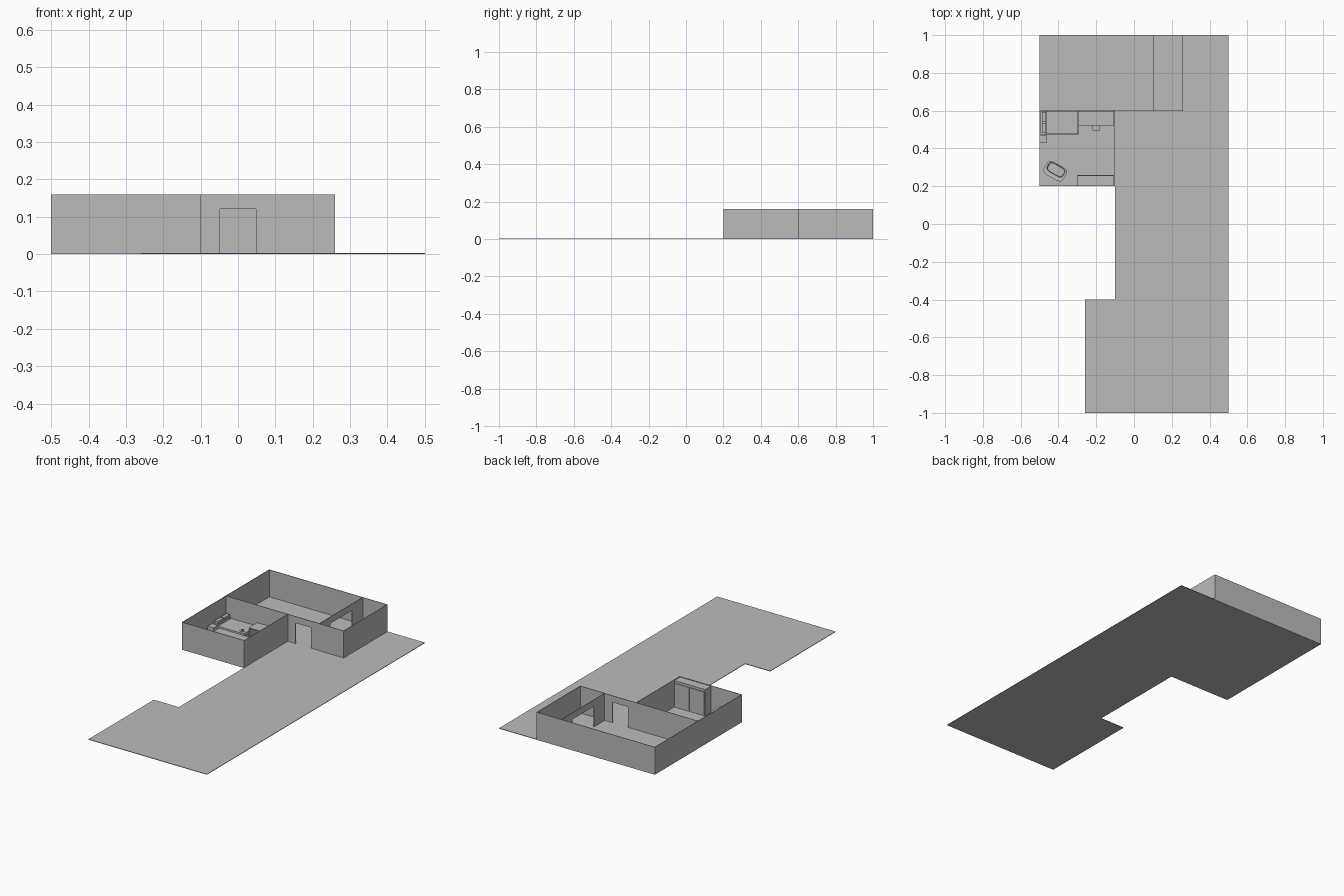
import bpy, bmesh, math
from mathutils import Matrix, Vector

if "Cube" in bpy.data.objects:
    bpy.data.objects.remove(bpy.data.objects["Cube"])

gray = bpy.data.materials.new("plain_gray")
gray.diffuse_color = (0.5, 0.5, 0.5, 1)
gray.use_nodes = True
gray.node_tree.nodes["Principled BSDF"].inputs["Base Color"].default_value = gray.diffuse_color


def finish(name, bm):
    bmesh.ops.recalc_face_normals(bm, faces=bm.faces)
    me = bpy.data.meshes.new(name)
    bm.to_mesh(me)
    bm.free()
    me.materials.append(gray)
    ob = bpy.data.objects.new(name, me)
    bpy.context.collection.objects.link(ob)
    return ob


def prism(name, pts, offset):
    """Close a planar outline into a solid by extruding it along offset."""
    bm = bmesh.new()
    f = bm.faces.new([bm.verts.new(p) for p in pts])
    r = bmesh.ops.extrude_face_region(bm, geom=[f], use_keep_orig=True)
    vs = [g for g in r["geom"] if isinstance(g, bmesh.types.BMVert)]
    bmesh.ops.translate(bm, verts=vs, vec=Vector(offset))
    return finish(name, bm)


def box(name, x0, x1, y0, y1, z0, z1):
    return prism(name, [(x0, y0, z0), (x1, y0, z0), (x1, y1, z0), (x0, y1, z0)],
                 (0, 0, z1 - z0))


def cyl(name, x, y, z0, z1, r, r2=None):
    bm = bmesh.new()
    bmesh.ops.create_cone(bm, cap_ends=True, segments=16, radius1=r,
                          radius2=r if r2 is None else r2, depth=z1 - z0,
                          matrix=Matrix.Translation((x, y, (z0 + z1) / 2)))
    return finish(name, bm)


H, T, F = 0.16, 0.003, 0.003

# floor slab with its notches
outline = [(-.5, 1), (.5, 1), (.5, -1), (-.26, -1), (-.26, -.4), (-.1, -.4), (-.1, .2), (-.5, .2)]
prism("floor", [(x, y, 0) for x, y in outline], (0, 0, F))

# plain walls
box("back_wall", -.5, .26, 1 - T, 1, F, H)
box("left_wall", -.5, -.5 + T, .2, 1, F, H)
box("right_wall", .26 - T, .26, .6, 1, F, H)
box("bedroom_front_wall", -.5, -.1, .2, .2 + T, F, H)
box("bedroom_side_wall", -.1 - T, -.1, .2, .6, F, H)
box("small_room_front_wall", .1, .26, .598, .598 + T, F, H)

# walls with door openings
front = [(-.5, F), (-.05, F), (-.05, .118), (-.046, .122), (.046, .122), (.05, .118),
         (.05, F), (.1, F), (.1, H), (-.5, H)]
prism("entrance_wall", [(x, .6, z) for x, z in front], (0, T, 0))
inner = [(.6, F), (.7, F), (.7, .122), (.9, .122), (.9, F), (1, F), (1, H), (.6, H)]
prism("partition_wall", [(.1, y, z) for y, z in inner], (T, 0, 0))

# bed with pillows, headboard and round tray
box("bed_base", -.465, -.295, .475, .597, F, .025)
box("mattress", -.463, -.297, .477, .597, .025, .04)
box("headboard", -.495, -.465, .475, .597, F, .05)
for i in range(2):
    y = .482 + i * .058
    box("pillow", -.488, -.467, y, y + .052, .05, .064)
cyl("round_tray", -.325, .502, .04, .043, .013)
cyl("tray_cup", -.325, .502, .043, .05, .006)
box("nightstand", -.497, -.46, .432, .472, F, .048)

# desk with stool
box("desk_top", -.295, -.105, .52, .597, .055, .06)
for x in (-.295, -.11):
    box("desk_side", x, x + .005, .522, .597, F, .055)
box("desk_drawers", -.16, -.11, .525, .597, .02, .055)
box("stool_seat", -.22, -.18, .495, .535, .03, .035)
for x in (-.219, -.185):
    for y in (.496, .53):
        box("stool_leg", x, x + .004, y, y + .004, F, .03)

# wardrobe with two doors
box("wardrobe", -.302, -.105, .204, .256, F, .157)
for x in (-.298, -.2025):
    box("wardrobe_door", x, x + .0935, .256, .26, .01, .143)


# rounded tub armchair, turned into the room
def ring(bm, sx, sy, oy, z, tilt, n=28):
    vs = []
    for i in range(n):
        a = 2 * math.pi * i / n
        c, s = math.cos(a), math.sin(a)
        x = sx * math.copysign(abs(c) ** .5, c)
        y = oy + sy * math.copysign(abs(s) ** .5, s)
        vs.append(bm.verts.new((x, y, z - tilt * y)))
    return vs


bm = bmesh.new()
rings = [ring(bm, .052, .034, 0, F, 0), ring(bm, .06, .04, 0, .025, 0),
         ring(bm, .06, .04, 0, .06, .4), ring(bm, .049, .026, .008, .06, .4),
         ring(bm, .045, .024, .008, .035, 0)]
for a, b in zip(rings, rings[1:]):
    for i in range(len(a)):
        j = (i + 1) % len(a)
        bm.faces.new((a[i], a[j], b[j], b[i]))
bm.faces.new(rings[0])
bm.faces.new(rings[-1])
chair = finish("armchair", bm)
chair.location = (-.417, .28, 0)
chair.rotation_euler = (0, 0, math.radians(-30))
bpy.context.view_layer.objects.active = chair
chair.select_set(True)
bpy.ops.object.shade_smooth_by_angle(angle=math.radians(40))
